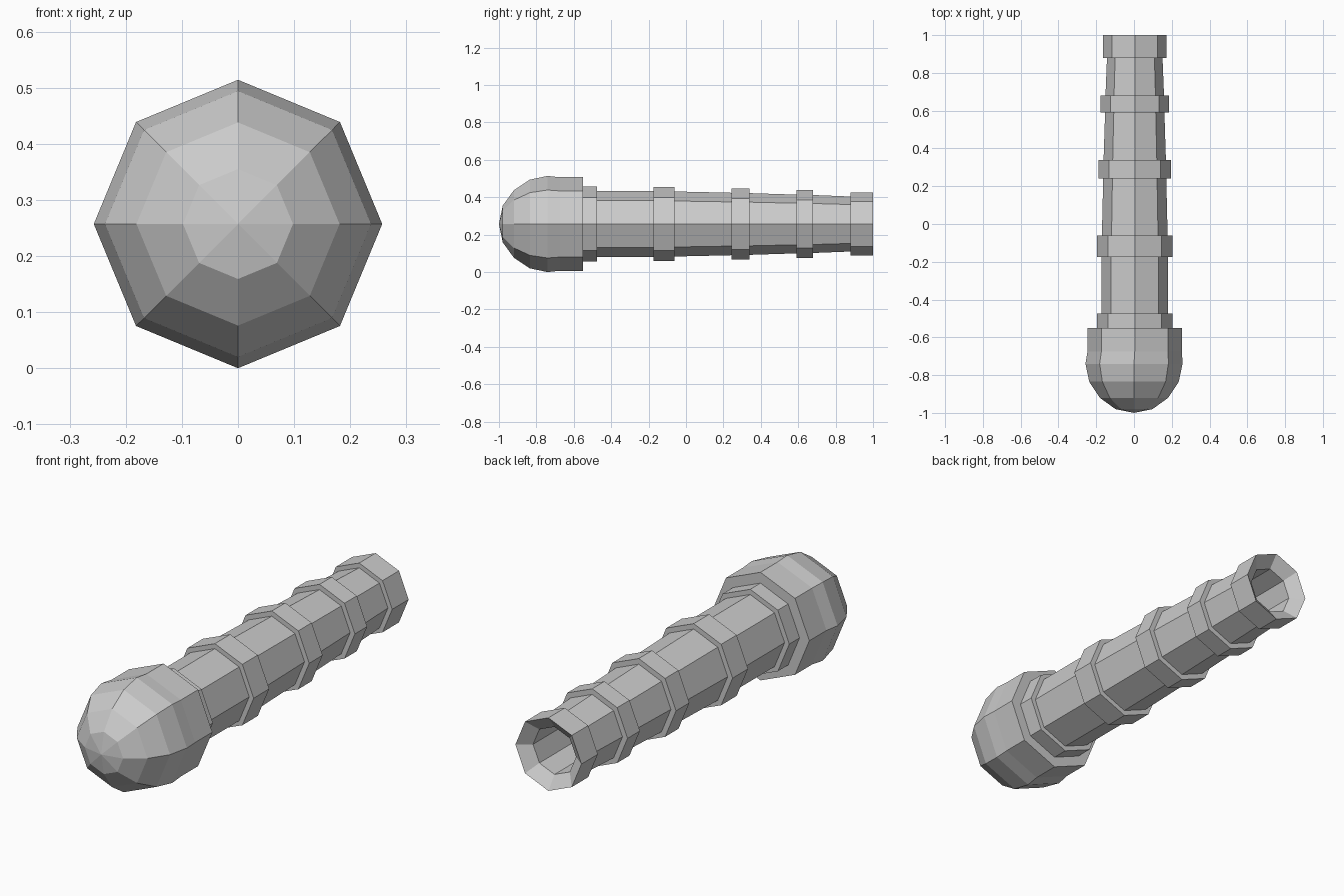
import bpy, bmesh, math

if "Cube" in bpy.data.objects:
    bpy.data.objects.remove(bpy.data.objects["Cube"])

SIDES = 8
AXIS_Z = 0.257


def lathe(name, profile, cap_start=False, cap_end=False):
    """Revolve (y, radius, x offset) points around the long axis; radius 0 makes a pole."""
    bm = bmesh.new()
    rings = []
    for y, r, dx in profile:
        if r == 0:
            rings.append([bm.verts.new((dx, y, AXIS_Z))])
            continue
        rings.append([bm.verts.new((dx + r * math.cos(math.tau * i / SIDES), y,
                                    AXIS_Z + r * math.sin(math.tau * i / SIDES)))
                      for i in range(SIDES)])
    for a, b in zip(rings, rings[1:]):
        for i in range(SIDES):
            j = (i + 1) % SIDES
            if len(a) == 1:
                bm.faces.new((a[0], b[j], b[i]))
            else:
                bm.faces.new((a[i], a[j], b[j], b[i]))
    if cap_start:
        bm.faces.new(rings[0])
    if cap_end:
        bm.faces.new(rings[-1])
    bmesh.ops.recalc_face_normals(bm, faces=bm.faces)
    mesh = bpy.data.meshes.new(name)
    bm.to_mesh(mesh)
    bm.free()
    obj = bpy.data.objects.new(name, mesh)
    bpy.context.collection.objects.link(obj)
    return obj


OFF = 0.004

# Rounded breech, with its straight collar and closed rear face
breech = [(-1.0, 0, 0), (-0.98, 0.098, 0), (-0.92, 0.181, 0), (-0.835, 0.237, 0),
          (-0.74, 0.257, 0), (-0.675, 0.25, OFF), (-0.55, 0.25, OFF)]
lathe("breech", breech, cap_end=True)

# Tapering barrel: each raised band is (start, end, band radius, tube before, tube after)
bands = [(-0.55, -0.475, 0.2, None, 0.176),
         (-0.175, -0.062, 0.199, 0.176, 0.174),
         (0.242, 0.34, 0.191, 0.167, 0.165),
         (0.59, 0.68, 0.181, 0.157, 0.155),
         (0.88, 1.0, 0.169, 0.147, None)]
barrel = []
for start, end, r, before, after in bands:
    if before:
        barrel.append((start, before, OFF))
    barrel += [(start, r, OFF), (end, r, OFF)]
    if after:
        barrel.append((end, after, OFF))

# Flared muzzle and bore
barrel += [(0.955, 0.11, OFF), (-0.45, 0.11, OFF)]
lathe("barrel", barrel, cap_start=True, cap_end=True)
